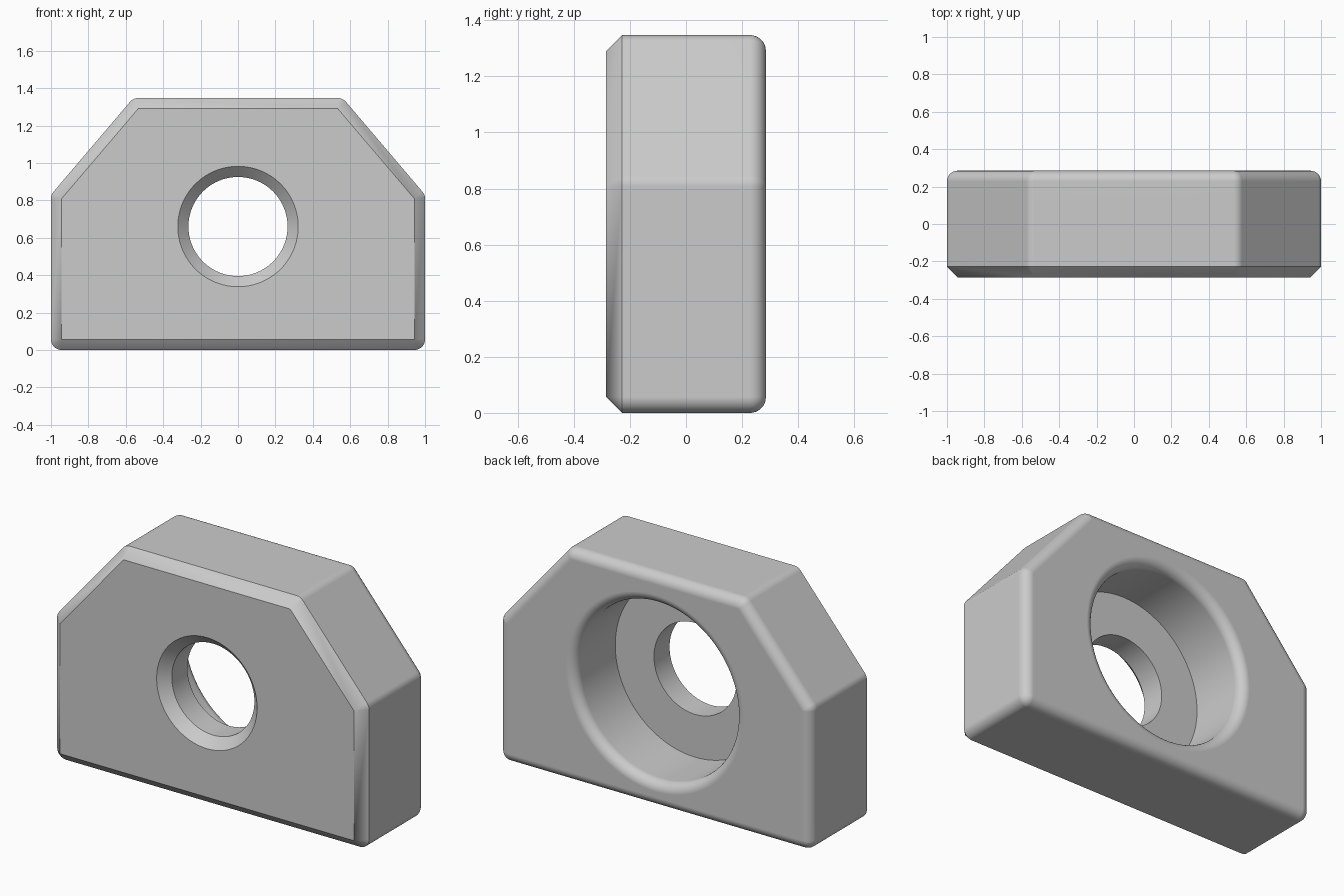
import bpy, bmesh
from math import sin, cos, pi, atan2
from mathutils import Vector

if "Cube" in bpy.data.objects:
    bpy.data.objects.remove(bpy.data.objects["Cube"])

HALF = 0.285      # half the block depth
R = 0.057         # edge chamfer and fillet size
HOLE_Z = 0.66
STEPS = 8         # segments per fillet

grey = bpy.data.materials.new("plain grey")
grey.use_nodes = True
colour = (0.6, 0.6, 0.6, 1)
grey.diffuse_color = colour
grey.node_tree.nodes["Principled BSDF"].inputs["Base Color"].default_value = colour


def loft(name, rings):
    """Skin a list of matching closed rings and cap both ends."""
    bm = bmesh.new()
    loops = [[bm.verts.new(p) for p in ring] for ring in rings]
    n = len(loops[0])
    for a, b in zip(loops, loops[1:]):
        for i in range(n):
            j = (i + 1) % n
            bm.faces.new((a[i], a[j], b[j], b[i]))
    bm.faces.new(loops[0])
    bm.faces.new(loops[-1])
    bmesh.ops.remove_doubles(bm, verts=bm.verts, dist=1e-5)
    bmesh.ops.recalc_face_normals(bm, faces=bm.faces)
    mesh = bpy.data.meshes.new(name)
    bm.to_mesh(mesh)
    bm.free()
    mesh.materials.append(grey)
    obj = bpy.data.objects.new(name, mesh)
    bpy.context.collection.objects.link(obj)
    return obj


# Block outline: corner points, counter-clockwise in x and z
right = [Vector((1, 0)), Vector((1, 0.83)), Vector((0.56, 1.347))]
outline = right + [Vector((-p.x, p.y)) for p in reversed(right)]


def block_ring(y, inset):
    """Outline with rounded corners, moved inwards by inset."""
    ring = []
    for i, p in enumerate(outline):
        d0 = (p - outline[i - 1]).normalized()
        d1 = (outline[(i + 1) % len(outline)] - p).normalized()
        n0, n1 = Vector((d0.y, -d0.x)), Vector((d1.y, -d1.x))
        centre = p - (n0 + n1) * R / (1 + n0.dot(n1))
        start = atan2(n0.y, n0.x)
        turn = n0.angle(n1)
        for k in range(STEPS + 1):
            a = start + turn * k / STEPS
            ring.append((centre.x + (R - inset) * cos(a), y,
                         centre.y + (R - inset) * sin(a)))
    return ring


# Block: chamfered front edge, rounded back edge
arc = [k * pi / 2 / STEPS for k in range(STEPS + 1)]
sections = [(-HALF, R), (-HALF + R, 0)]
sections += [(HALF - R + R * sin(a), R - R * cos(a)) for a in arc]
block = loft("mounting_block", [block_ring(y, d) for y, d in sections])

# Stepped bore: countersunk front hole, wide recess with a rounded rim
HOLE, RECESS, FLOOR = 0.265, 0.513, -0.085
bore = [(-HALF - 0.1, HOLE + R + 0.1), (-HALF + R, HOLE), (FLOOR, HOLE), (FLOOR, RECESS)]
bore += [(HALF - R + R * sin(a), RECESS + R - R * cos(a)) for a in arc]
bore.append((HALF + 0.1, RECESS + R))
SIDES = 96
cutter = loft("bore_cutter", [
    [(r * cos(2 * pi * k / SIDES), y, HOLE_Z + r * sin(2 * pi * k / SIDES))
     for k in range(SIDES)] for y, r in bore])
cutter.hide_render = True

bpy.ops.object.select_all(action="DESELECT")
bpy.context.view_layer.objects.active = block
block.select_set(True)
cut = block.modifiers.new("bore", "BOOLEAN")
cut.operation = "DIFFERENCE"
cut.solver = "EXACT"
cut.object = cutter
bpy.ops.object.modifier_apply(modifier=cut.name)
bpy.data.objects.remove(cutter)

# Smooth fillets, crisp chamfers and flat faces
bpy.ops.object.shade_smooth_by_angle(angle=pi / 6)
weighted = block.modifiers.new("flat_face_normals", "WEIGHTED_NORMAL")
weighted.keep_sharp = True
